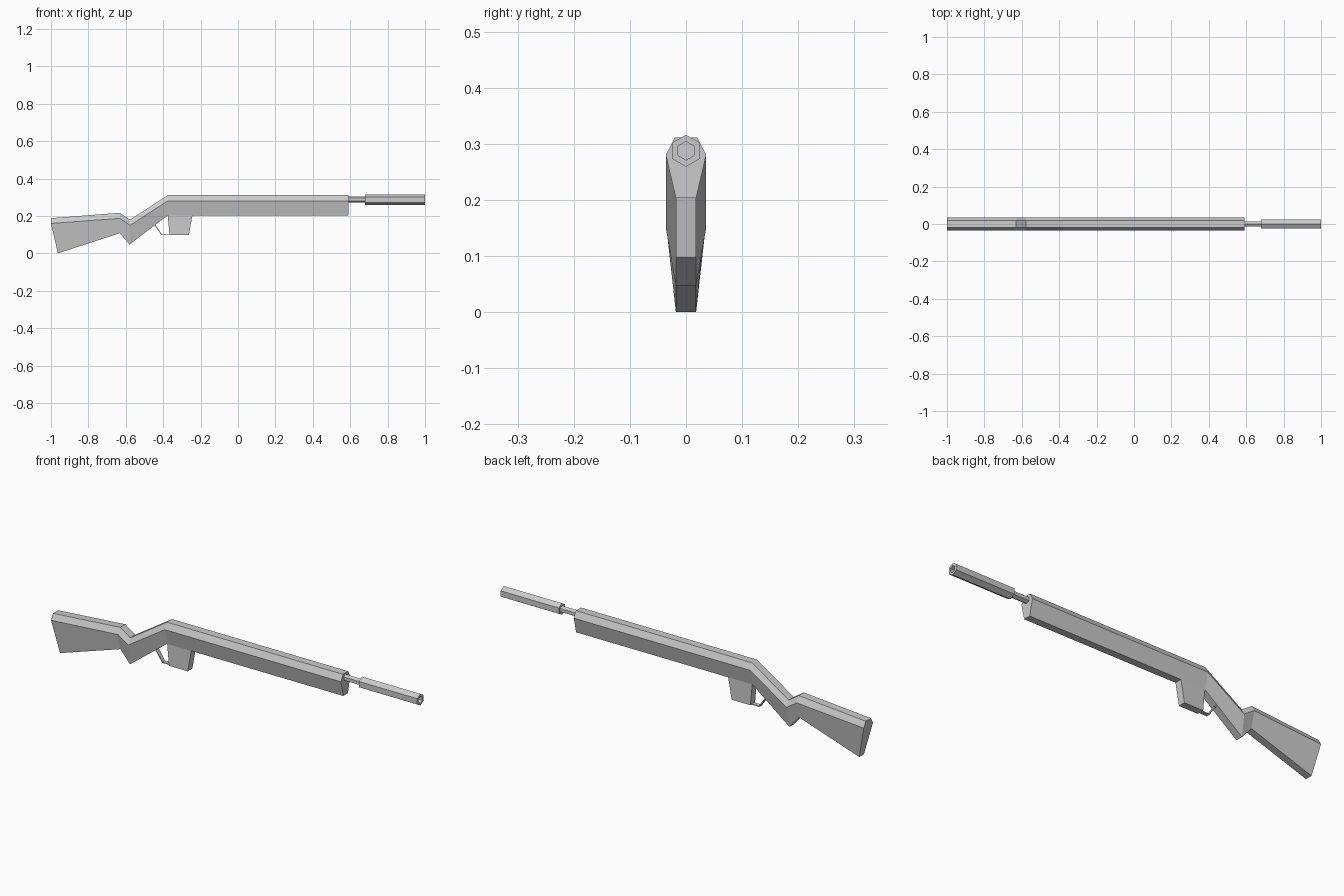
import bpy, bmesh, math

if "Cube" in bpy.data.objects:
    bpy.data.objects.remove(bpy.data.objects["Cube"])

AXIS_Z = 0.2875  # height of the barrel axis


def loft(name, rings, closed=True, caps=True):
    """Skin matching rings of points into one flat-shaded object."""
    bm = bmesh.new()
    vr = [[bm.verts.new(p) for p in r] for r in rings]
    n = len(rings[0])
    for a, b in zip(vr, vr[1:]):
        for i in range(n):
            j = (i + 1) % n
            bm.faces.new((a[i], a[j], b[j], b[i]))
    if caps:
        bm.faces.new(vr[0][::-1])
        bm.faces.new(vr[-1])
    bmesh.ops.recalc_face_normals(bm, faces=bm.faces)
    me = bpy.data.meshes.new(name)
    bm.to_mesh(me)
    bm.free()
    ob = bpy.data.objects.new(name, me)
    bpy.context.collection.objects.link(ob)
    return ob


def stock_ring(top, shoulder, bottom):
    """Six-sided section from (x, z) of the top, shoulder and bottom edges."""
    half = list(zip((top, shoulder, bottom), (0.02, 0.036, 0.018)))
    right = [(p[0], -w, p[1]) for p, w in half]
    left = [(p[0], w, p[1]) for p, w in reversed(half)]
    return right + left


def hex_ring(x, r):
    return [(x, r * math.sin(k * math.pi / 3), AXIS_Z + r * math.cos(k * math.pi / 3))
            for k in range(6)]


def box_ring(x0, x1, w, z):
    return [(x0, -w, z), (x1, -w, z), (x1, w, z), (x0, w, z)]


# Stock: butt, wrist, grip and fore-end in one run
loft("stock", [stock_ring(*s) for s in (
    ((-1.0, 0.188), (-1.0, 0.16), (-0.963, 0.0)),
    ((-0.632, 0.217), (-0.632, 0.187), (-0.632, 0.108)),
    ((-0.577, 0.18), (-0.577, 0.15), (-0.58, 0.047)),
    ((-0.376, 0.311), (-0.376, 0.28), (-0.376, 0.203)),
    ((0.59, 0.311), (0.59, 0.28), (0.59, 0.203)),
)])

# Thin barrel and thicker muzzle with a recessed bore
loft("barrel", [hex_ring(0.57, 0.0165), hex_ring(0.69, 0.0165)])
loft("muzzle", [hex_ring(0.68, 0.0285), hex_ring(1.0, 0.0285),
                hex_ring(1.0, 0.0165), hex_ring(0.97, 0.0165)])

# Tapered magazine
loft("magazine", [box_ring(-0.376, -0.243, 0.018, 0.206),
                  box_ring(-0.366, -0.263, 0.018, 0.097)])

# Trigger guard: thin bent strip
guard = []
for (x, z), (dx, dz) in (((-0.447, 0.152), (0.004, 0.003)),
                         ((-0.409, 0.097), (0.002, 0.004)),
                         ((-0.362, 0.097), (0.0, 0.004))):
    guard.append([(x, -0.01, z), (x, 0.01, z),
                  (x + dx, 0.01, z + dz), (x + dx, -0.01, z + dz)])
loft("trigger_guard", guard)
